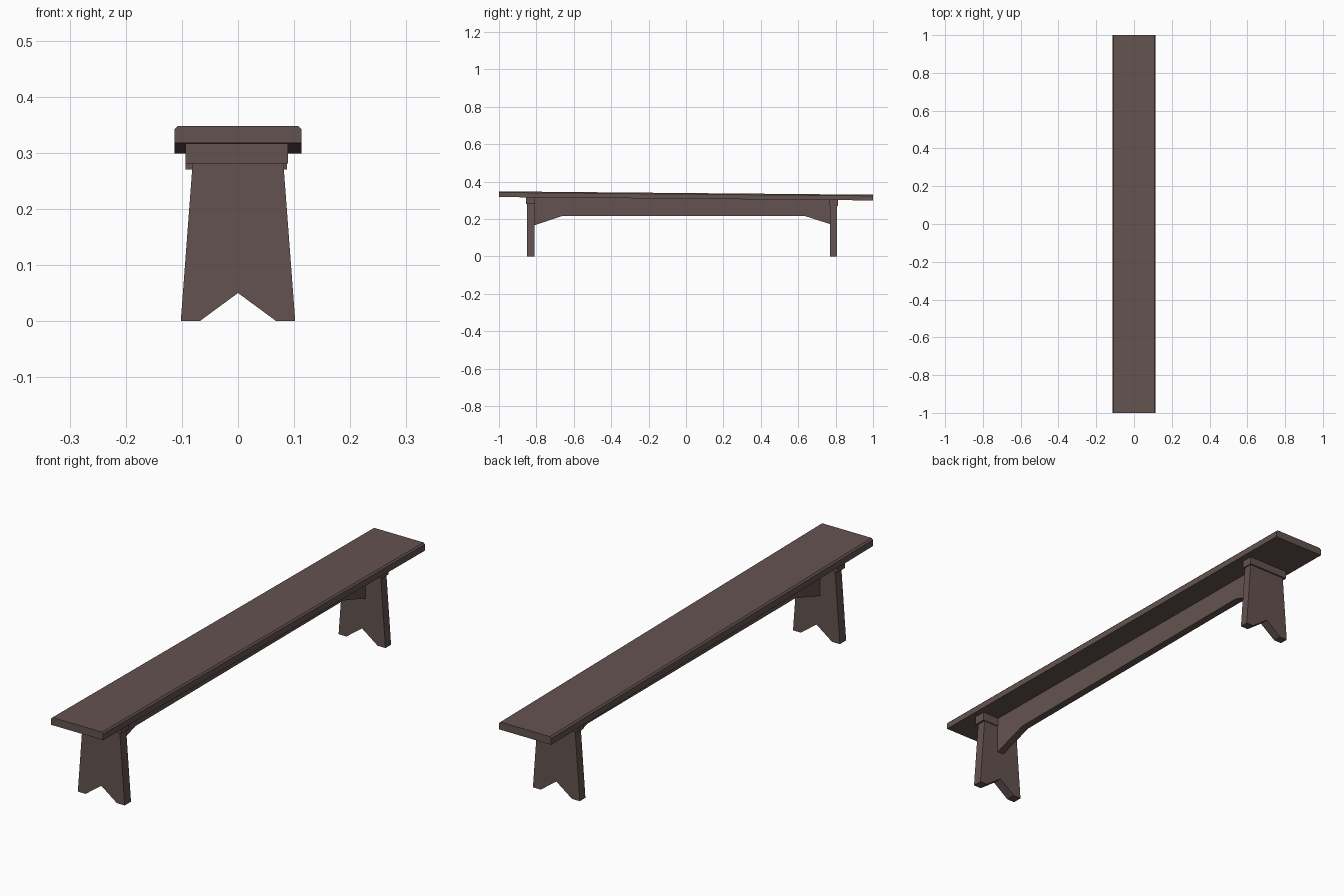
import bpy, bmesh
from mathutils import Vector

if "Cube" in bpy.data.objects:
    bpy.data.objects.remove(bpy.data.objects["Cube"])

wood = bpy.data.materials.new("dark brown wood")
wood.diffuse_color = (0.125, 0.086, 0.080, 1)
wood.use_nodes = True
wood.node_tree.nodes["Principled BSDF"].inputs["Base Color"].default_value = wood.diffuse_color

# underside of the seat slopes down slightly towards the back
def under(y):
    return 0.308 - 0.009 * y

def prism(name, profile, axis, a, b, shape=None):
    """Extrude a 2D profile along x or y from a to b, optionally adjusting each point."""
    def place(p, t):
        v = Vector((t, p[0], p[1])) if axis == 'x' else Vector((p[0], t, p[1]))
        return shape(v) if shape else v
    bm = bmesh.new()
    ends = [[bm.verts.new(place(p, t)) for p in profile] for t in (a, b)]
    n = len(profile)
    bm.faces.new(ends[0])
    bm.faces.new(ends[1][::-1])
    for i in range(n):
        j = (i + 1) % n
        bm.faces.new((ends[0][i], ends[1][i], ends[1][j], ends[0][j]))
    bmesh.ops.recalc_face_normals(bm, faces=bm.faces)
    me = bpy.data.meshes.new(name)
    bm.to_mesh(me)
    bm.free()
    me.materials.append(wood)
    ob = bpy.data.objects.new(name, me)
    bpy.context.collection.objects.link(ob)
    return ob

# seat board with chamfered long top edges, following the slope
W, T, C = 0.1135, 0.0305, 0.006
prism("seat", [(-W, 0), (W, 0), (W, T - C), (W - C, T), (C - W, T), (-W, T - C)],
      'y', -1, 1, lambda v: Vector((v.x, v.y, v.z + under(v.y))))

# legs with notched feet, each with a cleat wrapped round its top
for name, y0, y1, c0, c1, cx, cz in (
        ("front", -0.85, -0.811, -0.856, -0.807, 0.0895, 0.281),
        ("back", 0.771, 0.806, 0.767, 0.812, 0.087, 0.270)):
    top = under(y1) + 0.001
    half = 0.102 - 0.075 * top
    prism(name + "_leg", [(-0.102, 0), (-0.068, 0), (0, 0.05), (0.068, 0), (0.102, 0),
                          (half, top), (-half, top)], 'y', y0, y1)
    prism(name + "_cleat", [(-0.0935, cz), (cx, cz), (cx, top), (-0.0935, top)], 'y', c0, c1)

# stretcher board under the seat with deeper ends
prism("stretcher", [(-0.812, 0.166), (-0.66, 0.216), (0.635, 0.216), (0.772, 0.172),
                    (0.772, under(0.772) + 0.001), (-0.812, under(-0.812) + 0.001)],
      'x', -0.015, 0.015)
